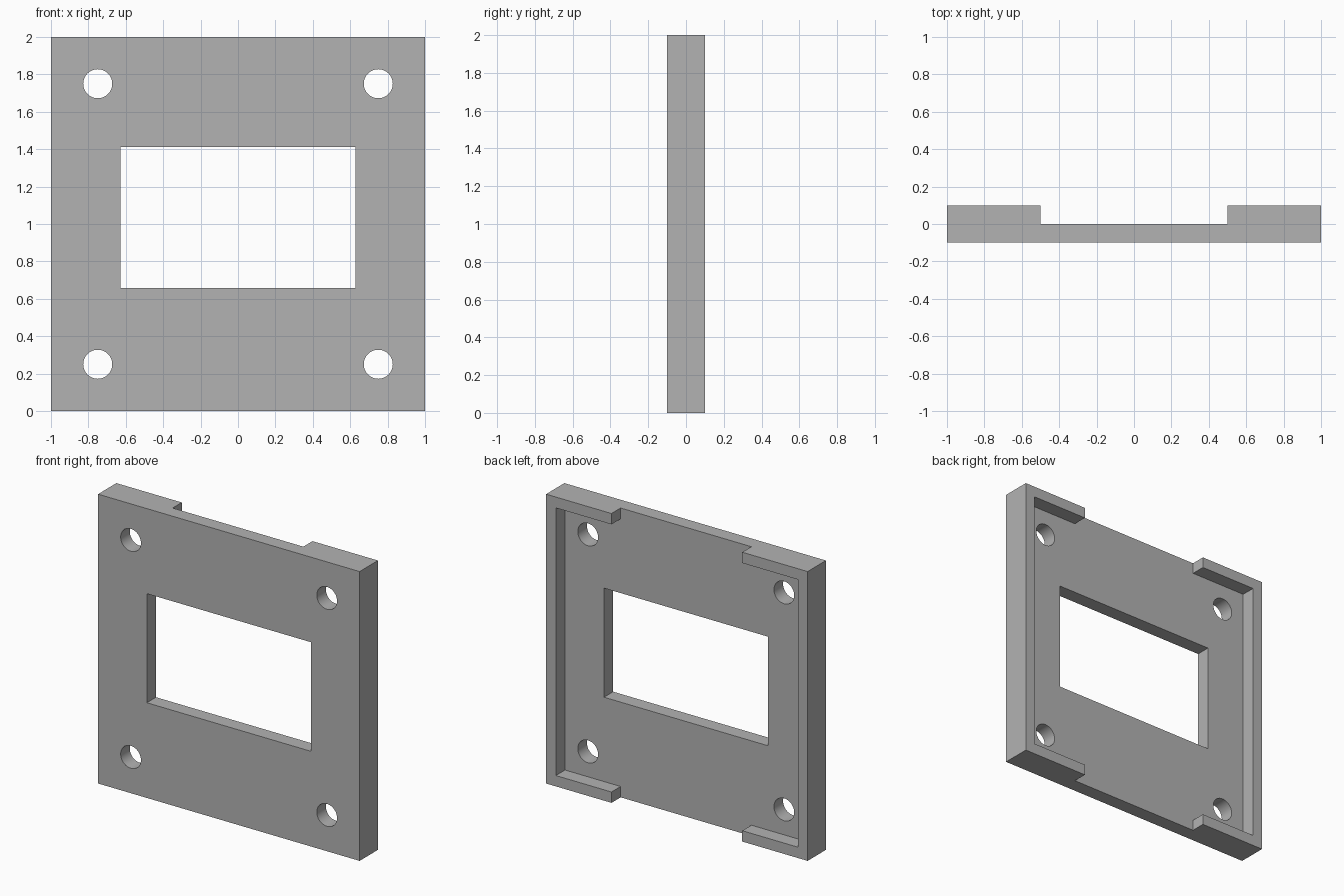
import bpy
import bmesh
import math

cube = bpy.data.objects.get("Cube")
if cube:
    bpy.data.objects.remove(cube, do_unlink=True)

grey = bpy.data.materials.new("plain grey")
grey.use_nodes = True
colour = (0.45, 0.45, 0.45, 1)
grey.diffuse_color = colour
grey.node_tree.nodes["Principled BSDF"].inputs["Base Color"].default_value = colour

HALF = 0.1      # half thickness of the plate
RIM = 0.925     # inner edge of the rim, from the centre
GAP = 0.5       # half width of the opening in the rim


def prism(name, outline, y0, y1):
    """Extrude an x/z outline from y0 to y1."""
    bm = bmesh.new()
    face = bm.faces.new([bm.verts.new((x, y0, z)) for x, z in outline])
    grown = bmesh.ops.extrude_face_region(bm, geom=[face])
    verts = [v for v in grown["geom"] if isinstance(v, bmesh.types.BMVert)]
    bmesh.ops.translate(bm, verts=verts, vec=(0, y1 - y0, 0))
    bmesh.ops.recalc_face_normals(bm, faces=bm.faces[:])
    mesh = bpy.data.meshes.new(name)
    bm.to_mesh(mesh)
    bm.free()
    mesh.materials.append(grey)
    obj = bpy.data.objects.new(name, mesh)
    bpy.context.collection.objects.link(obj)
    return obj


def rectangle(x, z0, z1):
    return [(-x, z0), (x, z0), (x, z1), (-x, z1)]


def circle(cx, cz, r, n=48):
    return [(cx + r * math.cos(math.tau * i / n), cz + r * math.sin(math.tau * i / n))
            for i in range(n)]


def cut(target, cutter):
    cutter.hide_render = True
    mod = target.modifiers.new(cutter.name, "BOOLEAN")
    mod.operation = "DIFFERENCE"
    mod.solver = "EXACT"
    mod.object = cutter
    bpy.context.view_layer.objects.active = target
    bpy.ops.object.modifier_apply(modifier=mod.name)
    bpy.data.objects.remove(cutter, do_unlink=True)


# Solid block
plate = prism("mounting_plate", rectangle(1, 0, 2), -HALF, HALF)

# Recess in the back: a pocket that runs out through the top and bottom edges
quarter = [(RIM, RIM), (GAP, RIM), (GAP, 1.1)]
upper = quarter + [(-x, z) for x, z in reversed(quarter)]
recess = upper + [(-x, -z) for x, z in upper]
cut(plate, prism("recess_cutter", [(x, z + 1) for x, z in recess], 0, 0.3))

# Central window
cut(plate, prism("window_cutter", rectangle(0.627, 0.658, 1.412), -0.3, 0.3))

# Screw holes
for x in (-0.75, 0.75):
    for z in (0.25, 1.75):
        cut(plate, prism("screw_hole_cutter", circle(x, z, 0.0775), -0.3, 0.3))

# Smooth hole walls, sharp edges elsewhere
bpy.ops.object.select_all(action="DESELECT")
plate.select_set(True)
bpy.context.view_layer.objects.active = plate
bpy.ops.object.shade_smooth_by_angle(angle=math.radians(30))
